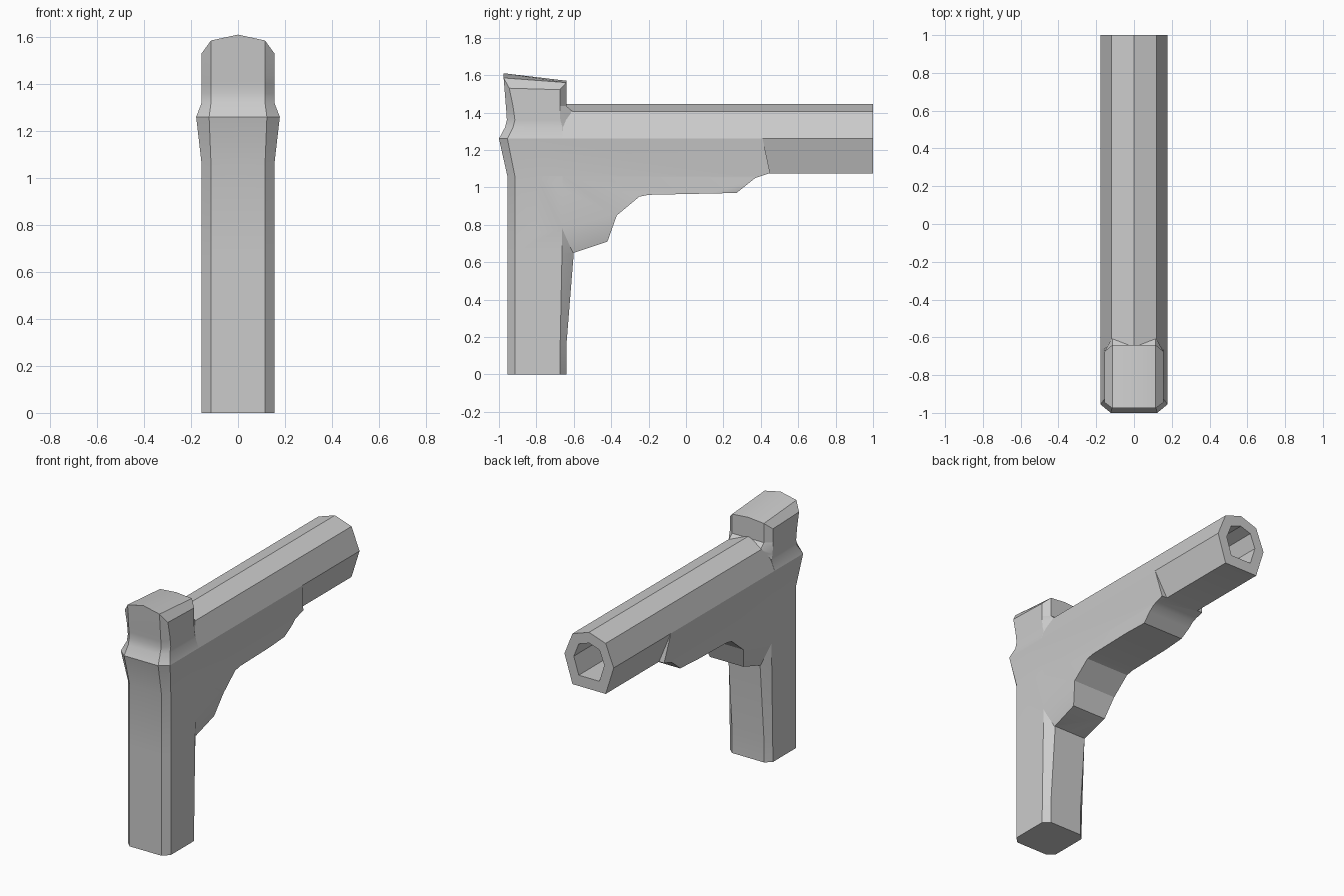
import bpy, bmesh, math
from mathutils import Vector

if "Cube" in bpy.data.objects:
    bpy.data.objects.remove(bpy.data.objects["Cube"])


def finish(name, bm):
    bmesh.ops.remove_doubles(bm, verts=bm.verts, dist=1e-5)
    bmesh.ops.recalc_face_normals(bm, faces=bm.faces)
    me = bpy.data.meshes.new(name)
    bm.to_mesh(me)
    bm.free()
    ob = bpy.data.objects.new(name, me)
    bpy.context.collection.objects.link(ob)
    return ob


def loft(bm, rings):
    loops = [[bm.verts.new(p) for p in r] for r in rings]
    n = len(loops[0])
    for a, b in zip(loops, loops[1:]):
        for i in range(n):
            j = (i + 1) % n
            bm.faces.new((a[i], a[j], b[j], b[i]))
    return loops


# Post: chamfered sections (z, front y, back y, half width, side front y, side back y)
def post_ring(z, yf, yb, w, sf, sb, drop=(0,) * 5):
    k = w - 0.04 if w < 0.17 else w - 0.055
    half = [(0, yf), (k, yf), (w, sf), (w, sb), (k, yb), (0, yb)]
    zs = [z - d for d in (0,) + tuple(drop)]
    right = [(x, y, zz) for (x, y), zz in zip(half, zs)]
    return right + [(-x, y, zz) for x, y, zz in right[4:0:-1]]


levels = [
    (0, -.955, -.64, .155, -.915, -.675),
    (.15, -.955, -.64, .155, -.915, -.673),
    (.65, -.955, -.60, .155, -.915, -.663),
    (1.06, -.955, -.60, .155, -.915, -.66),
    (1.26, -1.0, -.60, .178, -.955, -.66),
    (1.32, -.968, -.60, .155, -.925, -.66),
    (1.36, -.958, -.60, .155, -.915, -.672),
    (1.40, -.96, -.60, .155, -.92, -.675),
    (1.435, -.963, -.64, .155, -.925, -.675),
    (1.61, -.975, -.64, .155, -.945, -.675, (.025, .08, .088, .05, .04)),
]
bm = bmesh.new()
rings = loft(bm, [post_ring(*l) for l in levels])
for r in (rings[0], rings[-1]):
    for q in ((0, 1, 4, 5), (1, 2, 3, 4), (0, 9, 6, 5), (9, 8, 7, 6)):
        bm.faces.new([r[i] for i in q])
post = finish("post_bracket", bm)

# Beam: faceted tube with a recessed socket in the back end
half = [(.12, 1.405), (.178, 1.26), (.12, 1.075)]
section = [(0, 1.445)] + half + [(-x, z) for x, z in half[::-1]]


def beam_ring(y, s=1.0):
    return [(x * s, y, 1.26 + (z - 1.26) * s) for x, z in section]


bm = bmesh.new()
rings = loft(bm, [beam_ring(-.8), beam_ring(1), beam_ring(1, .62), beam_ring(.7, .62)])
bm.faces.new(rings[0])
bm.faces.new(rings[-1])
beam = finish("beam", bm)

# Stepped brace between post and beam, narrowing at its lower nose
outline = [(-.8, .65), (-.6, .65), (-.42, .71), (-.37, .85), (-.25, .95), (-.2, .96),
           (.27, .97), (.37, 1.05), (.45, 1.076), (.41, 1.26), (-.8, 1.26)]
bm = bmesh.new()
loft(bm, [[(s, y, z) for y, z in outline] for s in (-1, 1)])
n = len(outline)
bm.verts.ensure_lookup_table()
bm.faces.new(bm.verts[:n])
bm.faces.new(bm.verts[n:])


def nose_line(y):
    return .85 + (y + .37) * .24


for co, no in (((0, 0, 1.06), (0, 0, 1)), ((0, -.37, .85), (0, -.24, 1))):
    geom = bm.verts[:] + bm.edges[:] + bm.faces[:]
    bmesh.ops.bisect_plane(bm, geom=geom, plane_co=co, plane_no=Vector(no).normalized(), dist=1e-6)
for v in bm.verts:
    w = .155 + max(0, v.co.z - 1.06) * .115 - max(0, nose_line(v.co.y) - v.co.z) * .26
    v.co.x *= w
brace = finish("brace", bm)

# Fuse everything into one solid
for part in (brace, beam):
    mod = post.modifiers.new("join", 'BOOLEAN')
    mod.operation, mod.solver, mod.object = 'UNION', 'EXACT', part
    bpy.context.view_layer.objects.active = post
    bpy.ops.object.modifier_apply(modifier=mod.name)
    bpy.data.objects.remove(part)

bpy.ops.object.select_all(action='DESELECT')
post.select_set(True)
bpy.context.view_layer.objects.active = post
bpy.ops.object.shade_smooth_by_angle(angle=math.radians(22))
